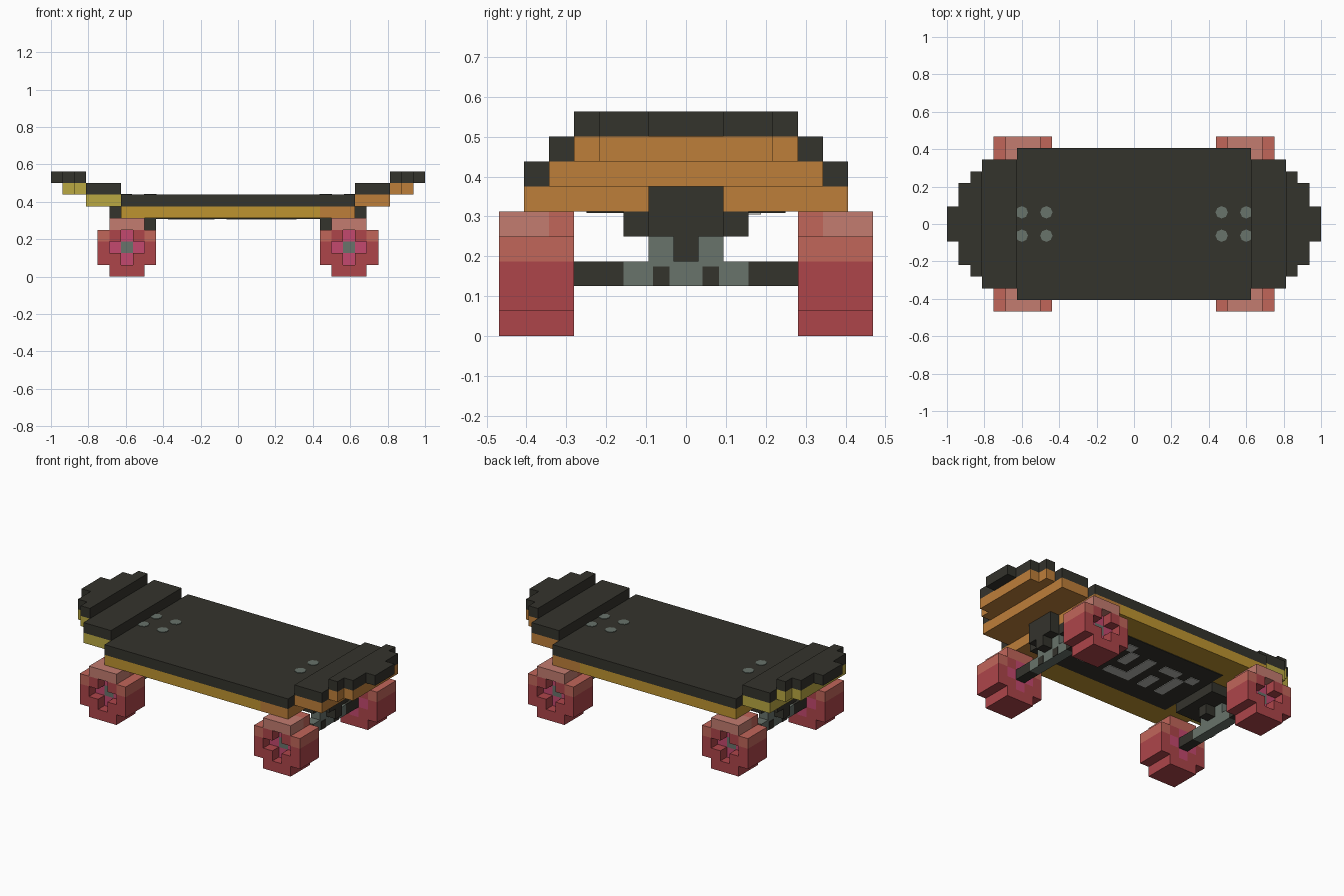
import bpy, bmesh
from mathutils import Vector

old = bpy.data.objects.get("Cube")
if old:
    bpy.data.objects.remove(old, do_unlink=True)

U = 0.0625  # one block


def material(name, r, g, b):
    lin = [(c / 255 / 12.92) if c < 11 else ((c / 255 + 0.055) / 1.055) ** 2.4 for c in (r, g, b)]
    m = bpy.data.materials.new(name)
    m.use_nodes = True
    m.diffuse_color = (*lin, 1)
    m.node_tree.nodes["Principled BSDF"].inputs["Base Color"].default_value = (*lin, 1)
    return m


GRIP = material("charcoal grip", 52, 51, 44)
GOLD = material("gold wood", 190, 148, 48)
YELLOW = material("yellow wood", 186, 168, 66)
ORANGE = material("orange wood", 190, 127, 58)
RED = material("wheel red", 174, 69, 74)
CORAL = material("wheel coral", 193, 102, 90)
SALMON = material("wheel salmon", 195, 124, 112)
PINK = material("hub pink", 196, 72, 110)
METAL = material("grey metal", 104, 115, 107)
PALE = material("pale print", 185, 185, 180)


def finish(name, bm, mats):
    me = bpy.data.meshes.new(name)
    bm.to_mesh(me)
    bm.free()
    for m in mats:
        me.materials.append(m)
    ob = bpy.data.objects.new(name, me)
    bpy.context.collection.objects.link(ob)
    return ob


def add_box(bm, box, index=0):
    x0, x1, y0, y1, z0, z1 = [v * U for v in box]
    verts = bmesh.ops.create_cube(bm, size=1)["verts"]
    for v in verts:
        v.co = Vector((x0 if v.co.x < 0 else x1, y0 if v.co.y < 0 else y1, z0 if v.co.z < 0 else z1))
    for f in {f for v in verts for f in v.link_faces}:
        f.material_index = index


def boxes(name, parts, mats):
    bm = bmesh.new()
    for box in parts:
        add_box(bm, box[:6], box[6] if len(box) > 6 else 0)
    return finish(name, bm, mats)


def flip(box, sx):
    """Mirror a block across the middle of the board."""
    x0, x1, *rest = box
    return (x0, x1, *rest) if sx > 0 else (-x1, -x0, *rest)


def block_mesh(name, cells, mats, rule):
    """Skin a set of unit cells, keeping only the exposed faces."""
    bm = bmesh.new()
    for c in cells:
        for axis in range(3):
            for s in (-1, 1):
                n = [0, 0, 0]
                n[axis] = s
                if tuple(a + b for a, b in zip(c, n)) in cells:
                    continue
                mid = Vector(c) + Vector(n) * 0.5
                a, b = Vector(), Vector()
                a[(axis + 1) % 3] = 0.5
                b[(axis + 2) % 3] = 0.5 * s
                f = bm.faces.new([bm.verts.new((mid + p) * U) for p in (-a - b, a - b, a + b, b - a)])
                f.material_index = rule(c, n)
    bmesh.ops.remove_doubles(bm, verts=bm.verts, dist=0.001)
    bmesh.ops.dissolve_limit(bm, angle_limit=0.01, verts=bm.verts, edges=bm.edges, delimit={'MATERIAL'})
    return finish(name, bm, mats)


# Middle of the deck
boxes("deck_grip", [(-10, 10, -6.5, 6.5, 6, 7)], [GRIP])
boxes("deck_wood", [(-10, 7, -6.5, 6.5, 5, 6, 0), (7, 10, -6.5, 6.5, 5, 6, 1)], [GOLD, ORANGE])

# Raised, stepped ends
TIP_ROWS = ((13, 14, 4.5), (14, 15, 3.5), (15, 16, 1.5))
for side, sx, wood in (("left", 1, ORANGE), ("right", -1, YELLOW)):
    grip = [(10, 13, -5.5, 5.5, 7, 8)] + [(a, b, -w, w, 8, 9) for a, b, w in TIP_ROWS]
    core = [(10, 13, -5.5, 5.5, 6, 7)] + [(a, b, -w, w, 7, 8) for a, b, w in TIP_ROWS[:2]]
    boxes(side + "_end_grip", [flip(b, sx) for b in grip], [GRIP])
    boxes(side + "_end_wood", [flip(b, sx) for b in core], [wood])

    # Truck: base, kingpin, hanger and axle
    truck = [(7, 10, -2.5, 2.5, 4, 5, 0), (10, 11, -1.5, 1.5, 4, 6, 0),
             (8, 11, -0.5, 0.5, 3, 4, 0), (9, 10, -1.5, 1.5, 3, 4, 1),
             (9, 10, -2.5, 2.5, 2, 3, 1),
             (9, 10, -4.5, -2.5, 2, 3, 0), (9, 10, 2.5, 4.5, 2, 3, 0)]
    truck += [(10, 10.06, s - 0.33, s + 0.33, 2, 2.8, 0) for s in (-1, 1)]
    boxes(side + "_truck", [flip(b, sx) for b in truck], [GRIP, METAL])

    # Deck bolts
    bm = bmesh.new()
    for x in (7.5, 9.6):
        for y in (-1, 1):
            r = bmesh.ops.create_cone(bm, cap_ends=True, segments=8, radius1=0.033, radius2=0.033, depth=0.004)
            bmesh.ops.translate(bm, verts=r["verts"], vec=(sx * x * U, y * U, 7 * U + 0.001))
    finish(side + "_bolts", bm, [METAL])

# Wheels: a rounded block with a cross-shaped recess on the outer side
for xname, sx in (("left", 1), ("right", -1)):
    for yname, sy in (("front", -1), ("back", 1)):
        cx = 9.5 * sx
        cells = set()
        for i in range(-2, 3):
            for k in range(-2, 3):
                for y in (5, 6, 7):
                    corner = abs(i) == 2 and abs(k) == 2
                    recess = y == 7 and abs(i) + abs(k) <= 1
                    if not corner and not recess:
                        cells.add((cx + i, sy * y, k + 2.5))

        def wheel_colour(c, n, cx=cx):
            i, k = abs(c[0] - cx), abs(c[2] - 2.5)
            if n[1] and i + k == 0:
                return 4
            if n[1] and i + k <= 1:
                return 3
            if c[2] > 4:
                return 2 if abs(c[1]) > 5 else 1
            return 1 if c[2] > 3 and i == 2 else 0

        block_mesh(f"{yname}_{xname}_wheel", cells, [RED, CORAL, SALMON, PINK, METAL], wheel_colour)

# Painted underside panel with abstract pale strokes
boxes("underside_panel", [(-7, 7, -4, 4, 4.94, 5)], [GRIP])
strokes = [(-5, -4, -2, 1), (-4, -2, 1, 2), (-3, -2, -2, 0), (-1, 0, -2, 2), (0, 2, -2, -1),
           (1, 2, 0, 2), (3, 4, -1, 2), (4, 5, -2, -1), (2, 3, 2, 3), (-6, -5, 1, 2)]
boxes("underside_strokes", [(a, b, c, d, 4.88, 4.95) for a, b, c, d in strokes], [PALE])
